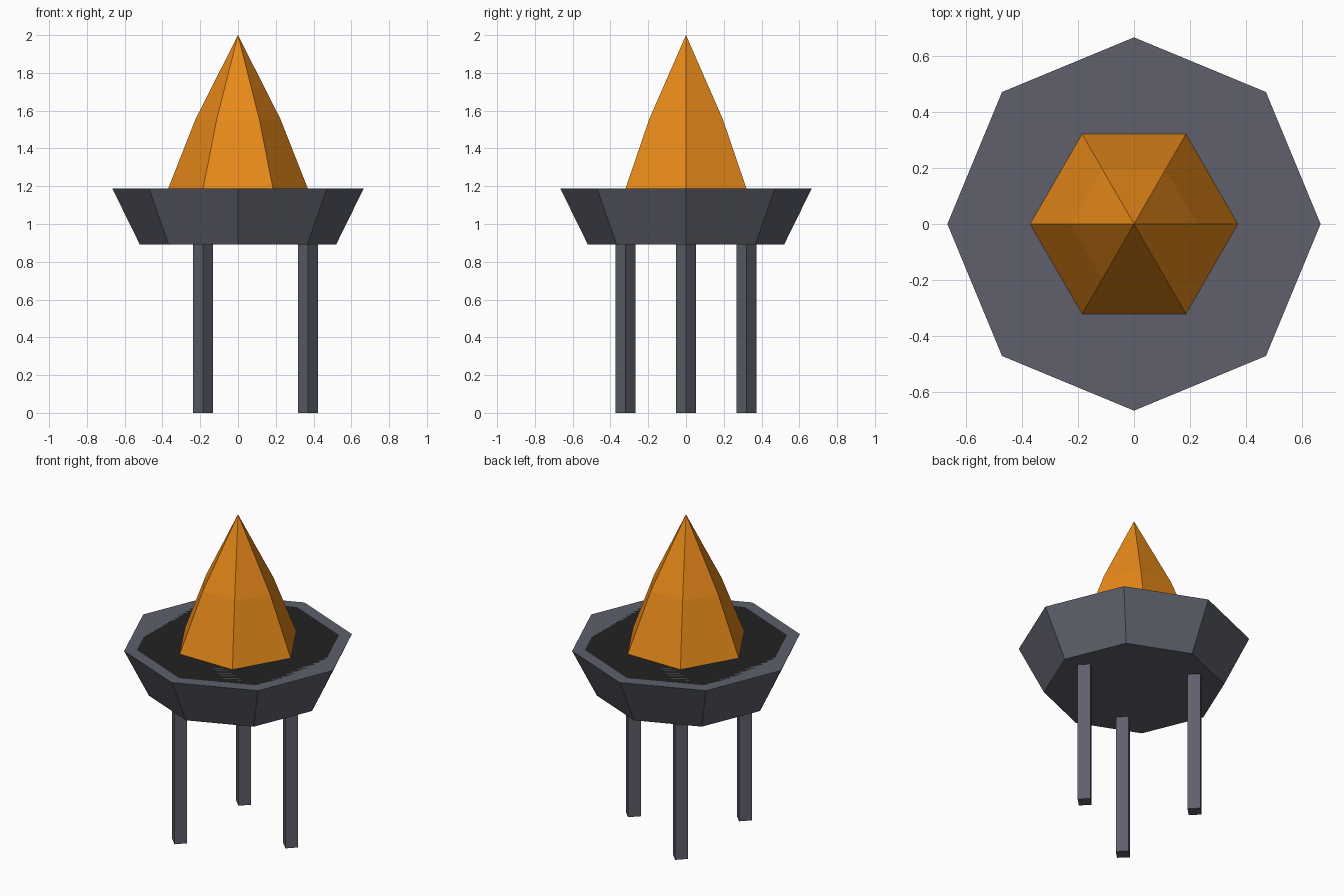
import bpy, bmesh, math

if "Cube" in bpy.data.objects:
    bpy.data.objects.remove(bpy.data.objects["Cube"])


def material(name, color):
    m = bpy.data.materials.new(name)
    m.diffuse_color = (*color, 1.0)
    m.use_nodes = True
    m.node_tree.nodes["Principled BSDF"].inputs["Base Color"].default_value = m.diffuse_color
    return m


metal = material("dark_metal", (0.112, 0.117, 0.148))
charcoal = material("charcoal", (0.016, 0.016, 0.016))
orange = material("flame_orange", (0.80, 0.25, 0.010))


def lathe(name, sides, profile, mat, x=0.0, y=0.0):
    """Faceted capped solid from (radius, z) pairs; first corner on +x."""
    bm = bmesh.new()
    rings = []
    for r, z in profile:
        if r == 0:
            rings.append([bm.verts.new((0, 0, z))])
        else:
            rings.append([bm.verts.new((r * math.cos(2 * math.pi * i / sides),
                                        r * math.sin(2 * math.pi * i / sides), z))
                          for i in range(sides)])
    for a, b in zip(rings, rings[1:]):
        for i in range(sides):
            j = (i + 1) % sides
            if len(b) == 1:
                bm.faces.new((a[i], a[j], b[0]))
            else:
                bm.faces.new((a[i], a[j], b[j], b[i]))
    bm.faces.new(rings[0][::-1])
    if len(rings[-1]) > 1:
        bm.faces.new(rings[-1])
    me = bpy.data.meshes.new(name)
    bm.to_mesh(me)
    bm.free()
    me.materials.append(mat)
    ob = bpy.data.objects.new(name, me)
    ob.location = (x, y, 0)
    bpy.context.collection.objects.link(ob)
    return ob


# Octagonal flared bowl
lathe("bowl", 8, [(0.52, 0.892), (0.665, 1.187)], metal)

# Coal bed, filled level with the bowl's top surface
lathe("coal_bed", 8, [(0.59, 1.12), (0.59, 1.187)], charcoal)

# Six-sided flame: steep lower part, tapering tip
lathe("flame", 6, [(0.37, 1.187), (0.225, 1.555), (0, 2.0)], orange)

# Three square legs, set corner-on
for n in range(3):
    a = n * 2 * math.pi / 3
    lathe(f"leg_{n + 1}", 4, [(0.0525, 0), (0.0525, 0.896)], metal,
          0.37 * math.cos(a), 0.37 * math.sin(a))
